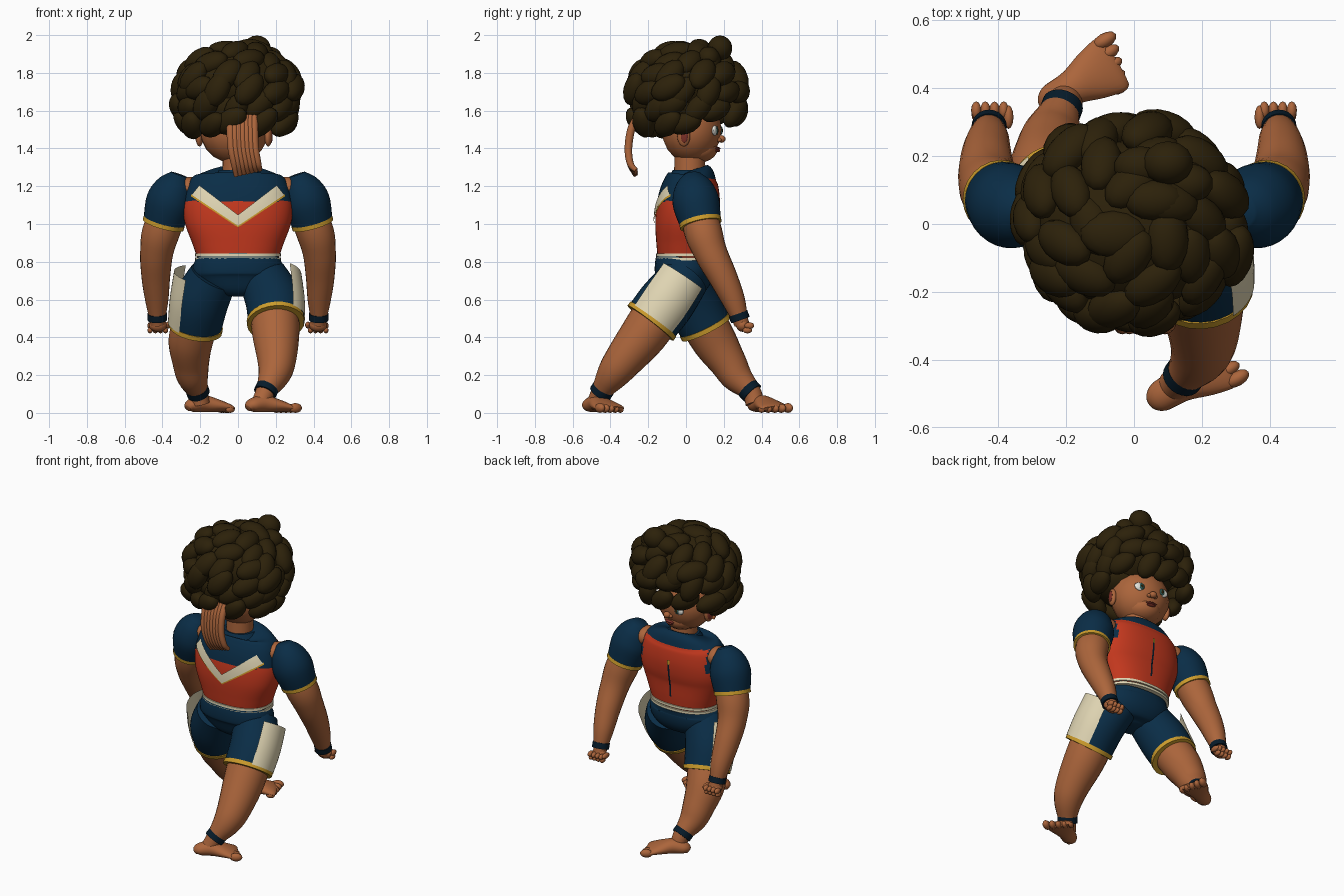
import bpy, bmesh, math, random
from mathutils import Vector, Matrix, Euler

random.seed(4)
if "Cube" in bpy.data.objects:
    bpy.data.objects.remove(bpy.data.objects["Cube"])


def material(name, rgb):
    m = bpy.data.materials.new(name)
    m.use_nodes = True
    m.diffuse_color = (*rgb, 1)
    m.node_tree.nodes["Principled BSDF"].inputs["Base Color"].default_value = (*rgb, 1)
    return m


SKIN = material("brown skin", (0.41, 0.13, 0.044))
NAVY = material("navy cloth", (0.003, 0.026, 0.062))
RED = material("red cloth", (0.56, 0.04, 0.013))
CREAM = material("cream cloth", (0.76, 0.68, 0.46))
GOLD = material("gold trim", (0.6, 0.33, 0.025))
HAIR = material("dark hair", (0.025, 0.015, 0.003))
BAND = material("dark band", (0.002, 0.011, 0.023))
LIPS = material("dark lips", (0.2, 0.03, 0.02))
WHITE = material("eye white", (0.8, 0.8, 0.74))
IRIS = material("green iris", (0.03, 0.11, 0.1))


def finish(name, bm, mats, rule=None):
    bmesh.ops.recalc_face_normals(bm, faces=bm.faces)
    for f in bm.faces:
        f.smooth = True
        if rule:
            f.material_index = rule(f.calc_center_median())
    me = bpy.data.meshes.new(name)
    bm.to_mesh(me)
    bm.free()
    for m in mats:
        me.materials.append(m)
    ob = bpy.data.objects.new(name, me)
    bpy.context.collection.objects.link(ob)
    bpy.ops.object.select_all(action='DESELECT')
    ob.select_set(True)
    bpy.context.view_layer.objects.active = ob
    bpy.ops.object.shade_smooth_by_angle(angle=math.radians(50))
    return ob


def smooth_path(pts, steps):
    """Catmull-Rom through points that carry position and radii."""
    out = []
    for i in range(len(pts) - 1):
        a, b, c, d = (pts[max(0, min(len(pts) - 1, i + k))] for k in (-1, 0, 1, 2))
        for s in range(steps):
            t = s / steps
            out.append([q + t / 2 * (r - p + t * (2*p - 5*q + 4*r - w + t * (3*q - p - 3*r + w)))
                        for p, q, r, w in zip(a, b, c, d)])
    return out + [list(pts[-1])]


def tube(name, pts, mats, rule=None, sides=24, steps=5, side=(1, 0, 0), box=1.0, arc=None):
    """Loft of rings (x, y, z, radius, optional depth radius); arc makes an open shell."""
    bm = bmesh.new()
    pts = smooth_path([p if len(p) == 5 else (*p, p[3]) for p in pts], steps)
    start, sweep = arc or (0, 2 * math.pi)
    rings = []
    for i, p in enumerate(pts):
        t = (Vector(pts[min(i + 1, len(pts) - 1)][:3]) - Vector(pts[max(i - 1, 0)][:3])).normalized()
        u = Vector(side)
        u = (u - t * u.dot(t)).normalized()
        v = t.cross(u)
        ring = []
        for k in range(sides + bool(arc)):
            a = start + sweep * k / sides
            c, s = (math.copysign(abs(q) ** box, q) for q in (math.cos(a), math.sin(a)))
            ring.append(bm.verts.new(Vector(p[:3]) + u * c * p[3] + v * s * p[4]))
        rings.append(ring)
    for r0, r1 in zip(rings, rings[1:]):
        for k in range(sides):
            j = (k + 1) % len(r0)
            bm.faces.new((r0[k], r0[j], r1[j], r1[k]))
    if not arc:
        bm.faces.new(rings[0])
        bm.faces.new(rings[-1])
    return finish(name, bm, mats, rule)


def blobs(name, items, mat, segs=16):
    """Ellipsoids given as location, radii and rotation."""
    bm = bmesh.new()
    for loc, size, rot in items:
        m = Matrix.Translation(loc) @ rot.to_4x4() @ Matrix.Diagonal((*size, 1))
        bmesh.ops.create_uvsphere(bm, u_segments=segs, v_segments=segs // 2 + 2, radius=1, matrix=m)
    return finish(name, bm, [mat])


def cuff(name, pts, mat, grow, length):
    """Short band around the last point of a limb path."""
    a, b = Vector(pts[-2][:3]), Vector(pts[-1][:3])
    d = (b - a).normalized() * length
    r = pts[-1][3] + grow
    tube(name, [(*(b - d), r), (*(b + d * 0.3), r)], [mat], steps=1)


STILL = Matrix.Identity(3)

# Torso, with navy yoke: low behind, a thin collar and shoulder straps in front
def torso_rule(c):
    if c.y < .02:
        return int(c.z > 1.12)
    return int(c.z > 1.24 or (c.z > 1.1 and abs(c.x) > .23))

torso = tube("torso", [(0, 0, 0.82, .215, .15), (0, 0, 0.9, .243, .157), (0, 0, 1.0, .28, .163),
                       (0, .01, 1.08, .291, .167), (0, .02, 1.16, .28, .16), (0, .03, 1.23, .255, .14),
                       (0, .035, 1.265, .205, .115), (0, .03, 1.285, .09, .08)],
             [RED, NAVY], torso_rule, sides=64, steps=8, box=0.85)


def plate(name, corners, y, mat, lift):
    """Thin strip laid on the torso by projection."""
    bm = bmesh.new()
    bmesh.ops.create_grid(bm, x_segments=16, y_segments=6, size=1)
    a, b, c, d = (Vector((p[0], y, p[1])) for p in corners)
    for v in bm.verts:
        s, t = (v.co.x + 1) / 2, (v.co.y + 1) / 2
        v.co = a.lerp(b, s).lerp(d.lerp(c, s), t)
    ob = finish(name, bm, [mat])
    w = ob.modifiers.new("wrap", 'SHRINKWRAP')
    w.target = torso
    w.wrap_method = 'PROJECT'
    w.use_project_y = True
    w.use_negative_direction = y > 0
    w.use_positive_direction = y < 0
    w.wrap_mode = 'OUTSIDE_SURFACE'
    w.offset = lift


for s, n in ((1, "left"), (-1, "right")):
    plate(n + "_chevron", [(0, .99), (s*.245, 1.155), (s*.205, 1.205), (0, 1.048)], -1, CREAM, .009)
    plate(n + "_chevron_trim", [(0, .982), (s*.25, 1.147), (s*.245, 1.16), (0, 1.0)], -1, GOLD, .006)
plate("front_zip", [(-.006, .9), (.006, .9), (.006, 1.13), (-.006, 1.13)], 1, BAND, .006)
plate("zip_pull", [(-.008, 1.12), (.008, 1.12), (.008, 1.15), (-.008, 1.15)], 1, GOLD, .008)

# Shorts and waistband
tube("shorts_seat", [(0, -.02, .62, .06, .06), (0, -.02, .65, .17, .11), (0, -.01, .72, .235, .15),
                     (0, -.01, .78, .238, .155), (0, 0, .83, .21, .15)], [NAVY], sides=40, box=0.9)
for z in (.815, .838):
    tube("waistband", [(0, 0, z - .009, .227, .16), (0, 0, z + .007, .227, .16)],
         [CREAM], sides=48, steps=1, box=0.87)

# Legs: shorts, side panel, hem, limb, ankle band, foot
leg_data = {
    "left": (1, [(.13, 0, .72, .13), (.19, -.1, .59, .15), (.2, -.185, .48, .147)],
             [(.187, -.02, .72, .15), (.198, -.1, .6, .155), (.205, -.175, .495, .15)],
             [(.19, -.12, .57, .13), (.2, -.22, .42, .125), (.205, -.33, .28, .103),
              (.19, -.39, .2, .085), (.145, -.45, .11, .053), (.12, -.475, .05, .05)], (.075, -.51)),
    "right": (-1, [(-.13, -.02, .72, .13), (-.2, .04, .58, .147), (-.225, .105, .45, .138)],
              [(-.19, -.01, .73, .15), (-.212, .04, .59, .15), (-.23, .1, .465, .142)],
              [(-.22, .08, .5, .122), (-.25, .15, .38, .118), (-.25, .22, .27, .098),
               (-.24, .27, .19, .083), (-.212, .345, .11, .053), (-.2, .365, .05, .05)], (-.245, .365)),
}
ahead = Vector((.86, .51, 0))
across = Vector((-.51, .86, 0))
foot = [(-.025, .025, .02), (0, .045, .036), (.07, .052, .045), (.14, .075, .036),
        (.2, .088, .024), (.22, .08, .016)]
for n, (s, shorts, panel, limb, heel) in leg_data.items():
    tube(n + "_shorts_leg", shorts, [NAVY], sides=32)
    tube(n + "_side_panel", panel, [CREAM], sides=14,
         arc=((0 if s > 0 else math.pi) - .95, 1.9))
    cuff(n + "_shorts_hem", shorts, GOLD, .006, .02)
    tube(n + "_leg", limb, [SKIN])
    cuff(n + "_ankle_band", limb[:-1], BAND, .008, .03)
    h = Vector((*heel, 0))
    tube(n + "_foot", [(*(h + ahead * d + Vector((0, 0, t + .004))), w, t) for d, w, t in foot],
         [SKIN], side=across)
    toes = []
    for i in range(5):
        r = .026 - .002 * i
        p = h + ahead * (.225 - .008 * i) - across * s * (.07 - .036 * i) + Vector((0, 0, r))
        toes.append((p, (r * 1.5, r * .85, r), Euler((0, 0, .53)).to_matrix()))
    blobs(n + "_toes", toes, SKIN, 12)

# Arms: sleeve, trim, limb, wristband, curled hand
for s, n in ((1, "left"), (-1, "right")):
    def flip(pts):
        return [(s * p[0], *p[1:]) for p in pts]
    sleeve = flip([(.312, .035, 1.262, .045), (.33, .04, 1.21, .095), (.362, .052, 1.12, .124),
                   (.395, .078, 1.0, .108)])
    limb = flip([(.31, .04, 1.18, .08), (.4, .085, .98, .1), (.43, .13, .85, .088), (.435, .195, .72, .076),
                 (.43, .25, .6, .062), (.427, .285, .5, .043), (.425, .295, .47, .04)])
    blobs(n + "_shoulder", [((s * .26, .04, 1.19), (.07, .075, .06), STILL)], SKIN)
    tube(n + "_sleeve", sleeve, [NAVY], sides=32)
    cuff(n + "_sleeve_trim", sleeve, GOLD, .004, .018)
    tube(n + "_arm", limb, [SKIN])
    cuff(n + "_wristband", limb[:-1], BAND, .009, .028)
    hand = [((s * .424, .3, .465), (.048, .036, .036), STILL),
            ((s * .37, .315, .465), (.015, .035, .018), STILL)]
    for i in range(4):
        x = s * (.384 + .027 * i)
        hand += [((x, .335, .462), (.015, .026, .018), STILL), ((x, .325, .437), (.014, .025, .016), STILL)]
    blobs(n + "_hand", hand, SKIN, 12)

# Neck, head and face
tube("neck", [(0, .02, 1.2, .085), (0, .02, 1.38, .08)], [SKIN])
tube("collar", [(0, .025, 1.255, .12, .11), (0, .025, 1.285, .1, .095)], [NAVY])
turn = Euler((0, 0, math.radians(-10))).to_matrix()
centre = Vector((-.02, .03, 1.5))


def on_head(name, items, mat):
    blobs(name, [(centre + turn @ Vector(p), r, turn) for p, r in items], mat)


on_head("head", [((0, 0, 0), (.185, .16, .18)), ((0, .04, -.1), (.11, .1, .075))], SKIN)
on_head("nose", [((0, .16, -.05), (.024, .022, .02)), ((.02, .15, -.055), (.015, .015, .012)),
                 ((-.02, .15, -.055), (.015, .015, .012))], SKIN)
on_head("lips", [((0, .14, -.1), (.036, .014, .007)), ((0, .138, -.112), (.028, .014, .008))], LIPS)
for s, n in ((1, "left"), (-1, "right")):
    on_head(n + "_eye", [((s * .075, .137, -.005), (.04, .014, .027))], WHITE)
    on_head(n + "_iris", [((s * .07, .148, -.005), (.018, .006, .021))], IRIS)
    on_head(n + "_pupil", [((s * .07, .152, -.005), (.009, .004, .012))], HAIR)
    on_head(n + "_ear", [((s * .185, -.01, -.035), (.02, .035, .055))], SKIN)
    on_head(n + "_inner_ear", [((s * .2, -.005, -.035), (.007, .02, .035))], LIPS)

# Hair: core covered in rings of overlapping tufts
blobs("hair_core", [((-.005, 0, 1.745), (.28, .25, .195), STILL),
                    ((0, -.06, 1.62), (.26, .18, .13), STILL)], HAIR, 24)
tufts = [((.1, .18, 1.93), (.075, .065, .068), STILL), ((.02, .17, 1.9), (.08, .06, .055), STILL),
         ((.16, .12, 1.88), (.075, .06, .06), STILL), ((.06, .07, 1.93), (.09, .06, .05), STILL),
         ((-.06, -.03, 1.925), (.1, .07, .045), STILL)]
for row, (z, r) in enumerate([(1.535, .28), (1.62, .298), (1.71, .31), (1.79, .28), (1.86, .215), (1.905, .12)]):
    count = max(5, int(r * 46))
    for i in range(count):
        a = 2 * math.pi * (i + .5 * (row % 2) + random.uniform(-.25, .25)) / count
        k = random.uniform(.94, 1.05)
        p = Vector((math.cos(a) * r * k - .005, math.sin(a) * r * k * .9 + .01, z + random.uniform(-.015, .015)))
        if p.y > .07 and row == 0:
            continue
        if p.y > .12 and row == 1:
            p.z -= .02
        out = Vector((p.x, p.y, (p.z - 1.68) * 1.3))
        rot = out.to_track_quat('Z', 'Y').to_matrix() @ Euler((0, 0, random.uniform(.2, 1.1))).to_matrix()
        tufts.append((p, (.097 * k, .063 * k, .053 * k), rot))
blobs("hair_tufts", tufts, HAIR, 14)

# Hanging ribbed lock behind the head
for i in range(7):
    x = -.04 + .021 * i
    tube("back_lock", [(x, -.255, 1.57, .02), (x, -.29, 1.5, .021), (x + .005, -.305, 1.4, .02),
                       (x + .02, -.295, 1.32, .018), (x + .03, -.265, 1.255 + .005 * i, .012)],
         [SKIN], sides=12)
